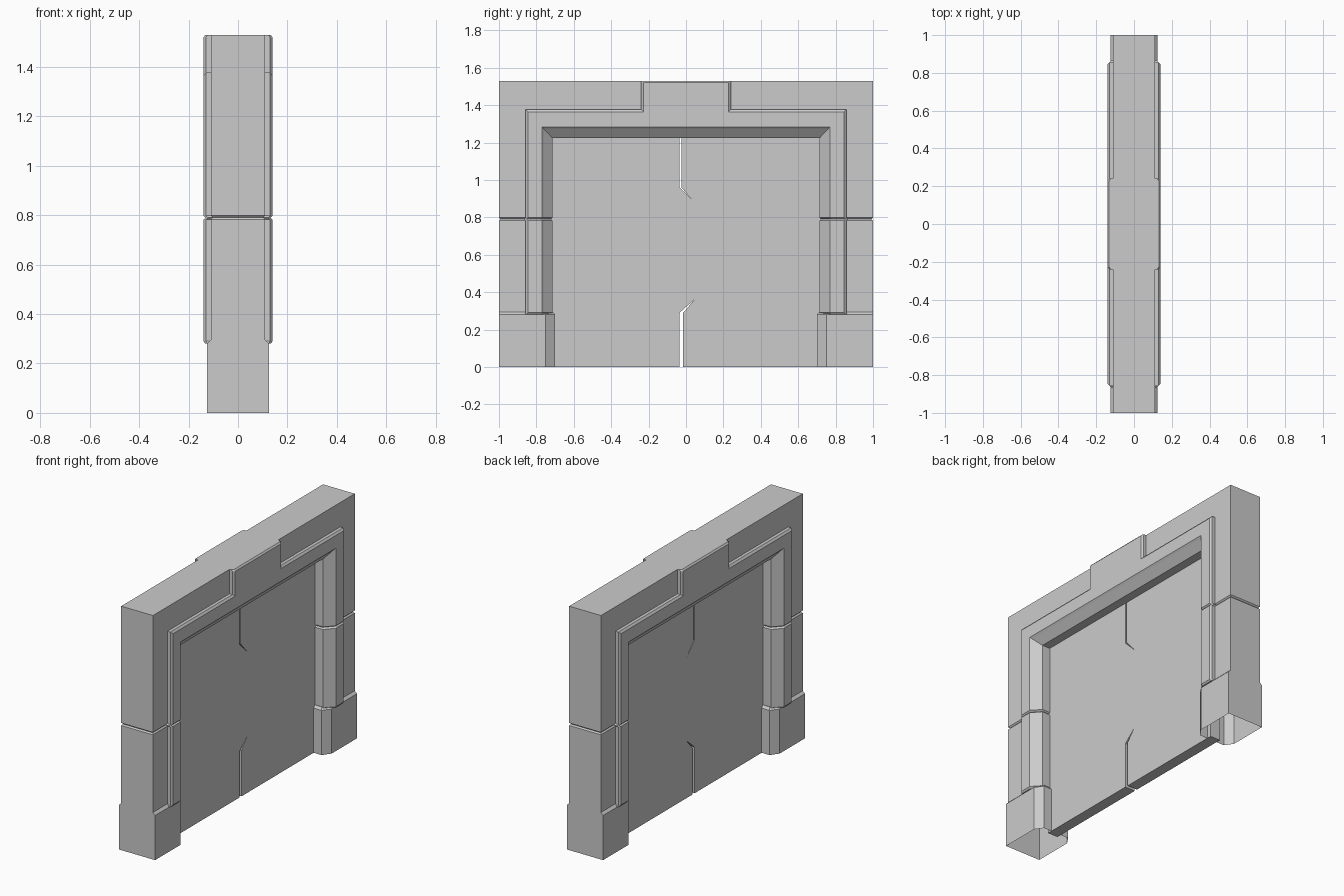
import bpy
import bmesh

cube = bpy.data.objects.get("Cube")
if cube:
    bpy.data.objects.remove(cube, do_unlink=True)

grey = bpy.data.materials.new("light grey")
grey.use_nodes = True
grey.diffuse_color = (0.6, 0.6, 0.6, 1)
grey.node_tree.nodes["Principled BSDF"].inputs["Base Color"].default_value = (0.6, 0.6, 0.6, 1)


def loft(name, rings, cap_start=True, cap_end=True):
    """Skin a list of equal-length closed rings."""
    bm = bmesh.new()
    loops = [[bm.verts.new(p) for p in ring] for ring in rings]
    for a, b in zip(loops, loops[1:]):
        for i in range(len(a)):
            j = (i + 1) % len(a)
            bm.faces.new((a[i], a[j], b[j], b[i]))
    if cap_start:
        bm.faces.new(loops[0][::-1])
    if cap_end:
        bm.faces.new(loops[-1])
    bmesh.ops.recalc_face_normals(bm, faces=bm.faces)
    mesh = bpy.data.meshes.new(name)
    bm.to_mesh(mesh)
    bm.free()
    mesh.materials.append(grey)
    obj = bpy.data.objects.new(name, mesh)
    bpy.context.collection.objects.link(obj)
    return obj


def mirrored(half):
    """Close a half section of (x, other) points across x = 0."""
    return half + [(-x, d) for x, d in reversed(half)]


# Door frame: one section with raised trim, swept up, across and down
INNER_Y, INNER_Z, DEPTH, TOP = 0.715, 1.225, 0.285, 1.53
section = mirrored([(0.09, 0), (0.13, 0.045), (0.14, 0.055), (0.14, 0.13),
                    (0.13, 0.142), (0.11, 0.142), (0.11, DEPTH)])


def leg_ring(side, z, inset=0.0):
    ring = []
    for x, d in section:
        x -= inset if x > 0 else -inset
        d += inset if d < DEPTH / 2 else -inset
        ring.append((x, side * (INNER_Y + d), z))
    return ring


def corner_ring(side):
    stretch = (TOP - INNER_Z) / DEPTH
    return [(x, side * (INNER_Y + d), INNER_Z + d * stretch) for x, d in section]


def leg(side):
    # Foot taper, then the shallow joint groove halfway up
    return [leg_ring(side, 0.28, 0.008), leg_ring(side, 0.29),
            leg_ring(side, 0.782), leg_ring(side, 0.79, 0.008),
            leg_ring(side, 0.798), corner_ring(side)]


loft("door_frame", leg(-1) + leg(1)[::-1])

# Raised block in the middle of the header, with chamfered ends
block = mirrored([(0.14, -0.228), (0.14, 0.228), (0.13, 0.24), (0.0, 0.24)])
block = [(0.13, -0.24), (0.14, -0.228), (0.14, 0.228), (0.13, 0.24)]
block += [(-x, y) for x, y in reversed(block)]
loft("header_block", [[(x * s, y, z) for x, y in block]
                      for z, s in ((1.364, 1), (1.52, 1), (TOP, 0.94))])

# Wider plinths, open underneath
plinth = mirrored([(0.09, 0.70), (0.125, 0.75), (0.125, 1.0)])
for side, label in ((-1, "front"), (1, "back")):
    rings = [[(x, side * y, z) for x, y in plinth] for z in (0, 0.28)]
    rings.append([(x * 0.88, side * min(y + 0.012, 1), 0.295) for x, y in plinth])
    loft(label + "_plinth", rings, cap_start=False)

# Two interlocking door leaves with a stepped seam
HALF = 0.035


def leaf(name, edge_y, low, high):
    seam = [(low, 0), (low, 0.29), (0.045, 0.36), (0.045, 0.88),
            (high, 0.96), (high, 1.235)]
    outline = seam + [(edge_y, 1.235), (edge_y, 0)]
    loft(name, [[(x, y, z) for y, z in outline] for x in (-HALF, HALF)])


leaf("front_door_leaf", -0.73, -0.035, -0.035)
leaf("back_door_leaf", 0.73, -0.015, -0.025)
